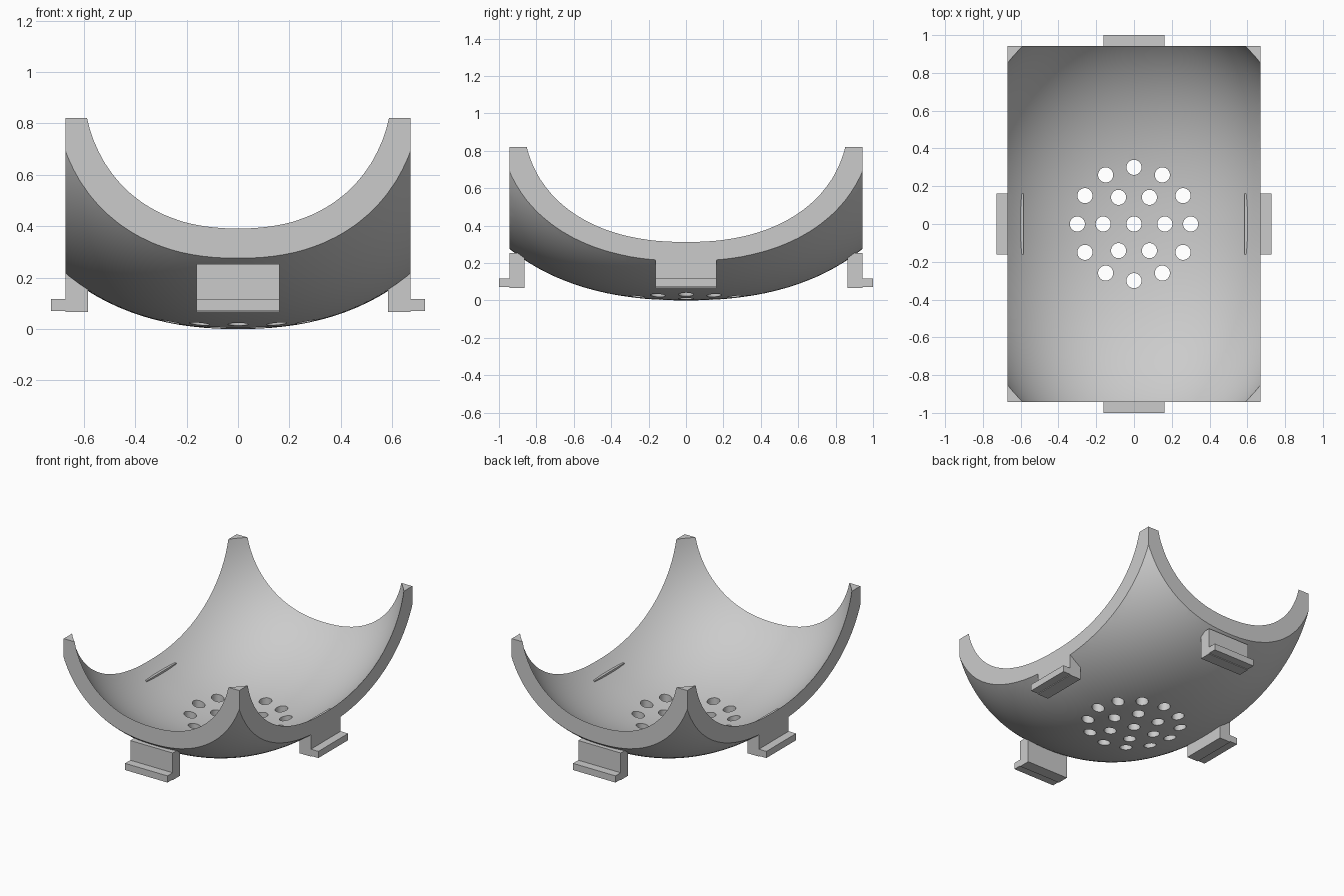
import bpy
import math
from mathutils import Matrix

old = bpy.data.objects.get("Cube")
if old:
    bpy.data.objects.remove(old, do_unlink=True)

grey = bpy.data.materials.new("matte grey")
grey.use_nodes = True
grey.diffuse_color = (0.6, 0.6, 0.6, 1)
grey.node_tree.nodes["Principled BSDF"].inputs["Base Color"].default_value = (0.6, 0.6, 0.6, 1)

HALF_X, HALF_Y, TOP = 0.67, 0.943, 0.82
RADII = (0.9935, 1.2665, 1.0)
ROUNDNESS = 2.25
POST_TOP = 0.253


def finish(name):
    ob = bpy.context.object
    ob.name = ob.data.name = name
    bpy.ops.object.transform_apply(location=True, rotation=True, scale=True)
    ob.data.materials.append(grey)
    return ob


def box(name, low, high):
    mid = [(a + b) / 2 for a, b in zip(low, high)]
    bpy.ops.mesh.primitive_cube_add(size=1, location=mid)
    bpy.context.object.scale = [b - a for a, b in zip(low, high)]
    return finish(name)


def superellipsoid(name, scale):
    """Sphere swollen slightly towards a box, centred above the floor."""
    bpy.ops.mesh.primitive_uv_sphere_add(segments=128, ring_count=64)
    ob = bpy.context.object
    for v in ob.data.vertices:
        v.co = [math.copysign(abs(c) ** (2 / ROUNDNESS), c) * r * scale
                for c, r in zip(v.co, RADII)]
    ob.location.z = RADII[2]
    return finish(name)


def cut(target, cutter, operation):
    """Apply a boolean and throw the cutter away."""
    mod = target.modifiers.new("cut", 'BOOLEAN')
    mod.operation, mod.object, mod.solver = operation, cutter, 'EXACT'
    bpy.ops.object.select_all(action='DESELECT')
    target.select_set(True)
    bpy.context.view_layer.objects.active = target
    bpy.ops.object.modifier_apply(modifier=mod.name)
    bpy.data.objects.remove(cutter, do_unlink=True)


# Bowl: hollow rounded shell trimmed to a rectangular plan
bowl = superellipsoid("bowl", 1)
cut(bowl, superellipsoid("hollow", 0.927), 'DIFFERENCE')
cut(bowl, box("trim", (-HALF_X, -HALF_Y, -0.2), (HALF_X, HALF_Y, TOP)), 'INTERSECT')

# Drain holes: one in the middle and two rings
spots = [(0, 0)]
for radius, count in ((0.163, 6), (0.3, 12)):
    for i in range(count):
        a = math.tau * i / count
        spots.append((radius * math.cos(a), radius * math.sin(a)))
drills = []
for x, y in spots:
    bpy.ops.mesh.primitive_cylinder_add(vertices=32, radius=0.04, depth=0.6, location=(x, y, 0.1))
    drills.append(bpy.context.object)
bpy.ops.object.select_all(action='DESELECT')
for d in drills:
    d.select_set(True)
bpy.context.view_layer.objects.active = drills[0]
bpy.ops.object.join()
cut(bowl, finish("drill"), 'DIFFERENCE')
bpy.ops.object.shade_smooth_by_angle(angle=math.radians(30))


# Clips: L-shaped profile swept across the middle of each side
def clip(name, inner, edge, tip, angle):
    profile = [(inner, 0.066), (edge, 0.066), (edge, 0.071), (tip, 0.071),
               (tip, 0.117), (edge, 0.117), (edge, POST_TOP), (inner, POST_TOP)]
    n = len(profile)
    verts = [(x, side * 0.162, z) for side in (-1, 1) for x, z in profile]
    faces = [tuple(range(n)), tuple(reversed(range(n, 2 * n)))]
    faces += [(i, i + n, (i + 1) % n + n, (i + 1) % n) for i in range(n)]
    mesh = bpy.data.meshes.new(name)
    mesh.from_pydata(verts, [], faces)
    mesh.transform(Matrix.Rotation(angle, 4, 'Z'))
    mesh.materials.append(grey)
    ob = bpy.data.objects.new(name, mesh)
    bpy.context.collection.objects.link(ob)


clip("left_clip", 0.584, HALF_X, 0.727, 0)
clip("right_clip", 0.584, HALF_X, 0.727, math.pi)
clip("back_clip", 0.863, HALF_Y, 1.0, math.pi / 2)
clip("front_clip", 0.863, HALF_Y, 1.0, -math.pi / 2)
